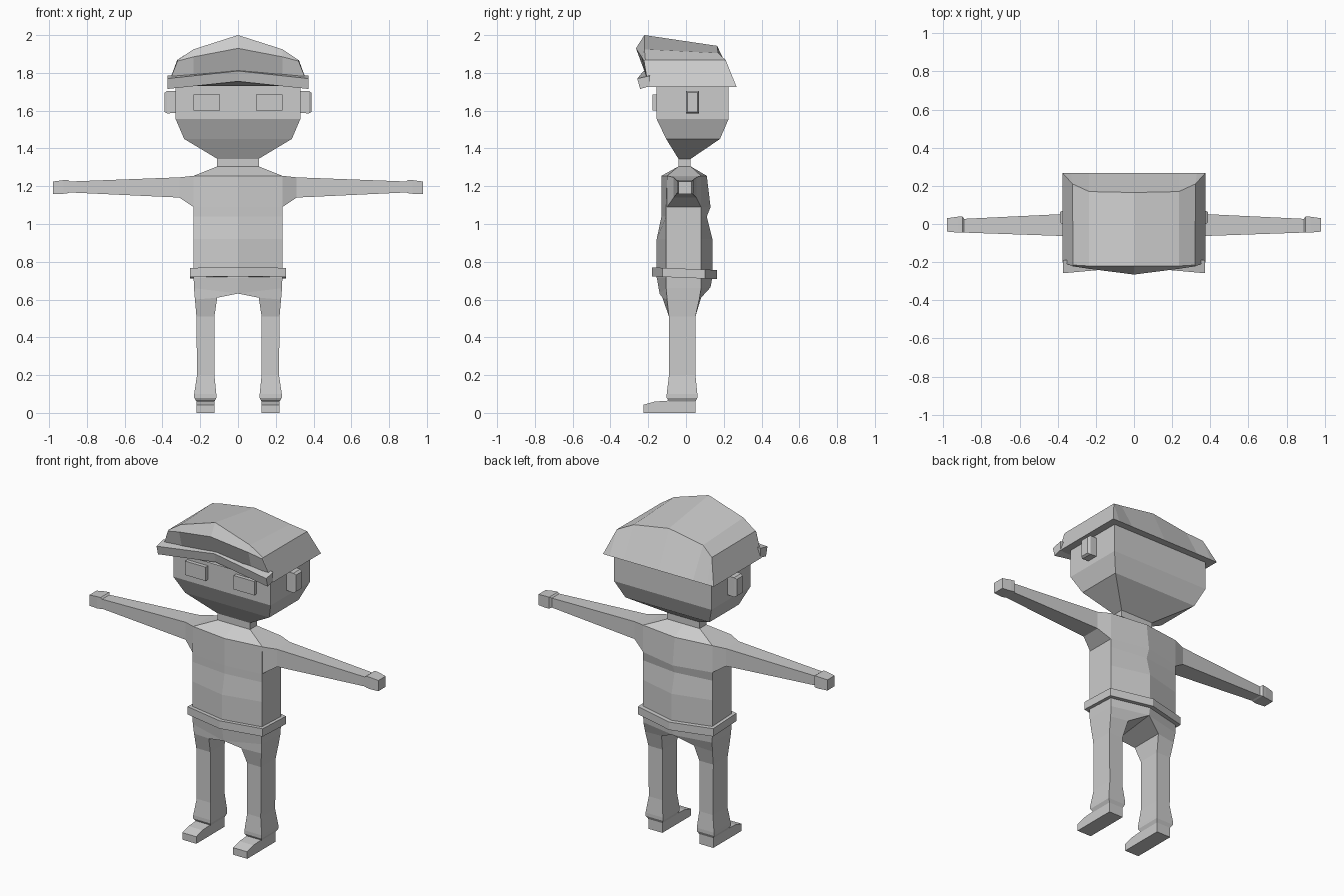
import bpy, bmesh

grey = bpy.data.materials.new("plain_grey")
grey.diffuse_color = (0.6, 0.6, 0.6, 1)


def loft(name, rings, side=1, closed=True, caps=True):
    """Skin a list of equal-length point rings; side=-1 mirrors across x."""
    bm = bmesh.new()
    rows = [[bm.verts.new((side * x, y, z)) for x, y, z in r] for r in rings]
    n = len(rows[0])
    for a, b in zip(rows, rows[1:]):
        for i in range(n if closed else n - 1):
            j = (i + 1) % n
            bm.faces.new((a[i], a[j], b[j], b[i]))
    if caps and closed:
        bm.faces.new(rows[0])
        bm.faces.new(rows[-1])
    elif caps:
        # underside: first row joined to last row
        bm.faces.new(rows[0] + rows[-1][::-1])
        # open side ends
        bm.faces.new([r[0] for r in rows])
        bm.faces.new([r[-1] for r in rows])
    bmesh.ops.remove_doubles(bm, verts=bm.verts, dist=1e-5)
    bmesh.ops.recalc_face_normals(bm, faces=bm.faces)
    me = bpy.data.meshes.new(name)
    bm.to_mesh(me)
    bm.free()
    me.materials.append(grey)
    ob = bpy.data.objects.new(name, me)
    bpy.context.collection.objects.link(ob)
    return ob


def rect_z(x0, x1, y0, y1, z):
    return [(x0, y0, z), (x1, y0, z), (x1, y1, z), (x0, y1, z)]


def rect_x(x, y0, y1, z0, z1):
    return [(x, y0, z0), (x, y1, z0), (x, y1, z1), (x, y0, z1)]


def hexa(w, yf, yb, sf, sb, z, tilt=0.0):
    """Six-sided ring: centre ridge front and back, flat sides."""
    pts = [(0, yf), (w, sf), (w, sb), (0, yb), (-w, sb), (-w, sf)]
    return [(x, y, z - tilt * y) for x, y in pts]


# torso with ridged chest and back
loft("torso", [
    hexa(0.235, -0.155, 0.14, -0.105, 0.08, 0.715),
    hexa(0.235, -0.155, 0.14, -0.105, 0.08, 0.92),
    hexa(0.235, -0.13, 0.11, -0.105, 0.08, 1.04),
    hexa(0.235, -0.13, 0.13, -0.105, 0.08, 1.09),
    hexa(0.235, -0.13, 0.11, -0.10, 0.08, 1.255),
    hexa(0.11, -0.04, 0.025, -0.04, 0.025, 1.305),
])
loft("neck", [rect_z(-0.11, 0.11, -0.04, 0.025, z) for z in (1.30, 1.35)])

# belt
loft("belt", [hexa(0.255, -0.18, 0.165, -0.125, 0.10, z, 0.04)
              for z in (0.715, 0.763)])

# head
loft("head", [
    rect_z(-0.11, 0.11, -0.04, 0.025, 1.345),
    rect_z(-0.285, 0.285, -0.105, 0.18, 1.45),
    rect_z(-0.33, 0.33, -0.155, 0.225, 1.555),
    rect_z(-0.33, 0.33, -0.155, 0.225, 1.725),
    rect_z(-0.25, 0.25, -0.155, 0.19, 1.79),
])


# cap of hair: rows run from the front underside over the top to the back hem
def arch(half):
    """Mirror a right-to-centre row of points into a full arch."""
    return half + [(-x, y, z) for x, y, z in half[-2::-1]]


loft("hair", [
    arch([(0.375, -0.20, 1.725), (0.36, -0.20, 1.73),
          (0.235, -0.20, 1.755), (0, -0.20, 1.80)]),
    arch([(0.375, -0.20, 1.725), (0.32, -0.222, 1.863),
          (0.235, -0.235, 1.885), (0, -0.265, 1.93)]),
    arch([(0.375, -0.20, 1.725), (0.32, -0.215, 1.868),
          (0.235, -0.22, 1.925), (0, -0.22, 2.0)]),
    arch([(0.375, 0.268, 1.725), (0.322, 0.21, 1.868),
          (0.235, 0.17, 1.905), (0, 0.165, 1.943)]),
    arch([(0.375, 0.268, 1.725), (0.33, 0.268, 1.725),
          (0.235, 0.268, 1.725), (0, 0.268, 1.725)]),
], closed=False)

# curved fringe band over the forehead
ends = [(-0.258, 1.77), (-0.19, 1.785), (-0.19, 1.73), (-0.243, 1.715)]
mid = [(-0.225, 1.81), (-0.185, 1.815), (-0.185, 1.765), (-0.215, 1.755)]
loft("fringe", [[(x, y, z) for y, z in sec]
                for x, sec in ((-0.372, ends), (0, mid), (0.372, ends))])

for side, tag in ((1, "left"), (-1, "right")):
    # eyes and ears
    loft(tag + "_eye", [rect_z(0.095, 0.235, -0.178, -0.15, z)
                        for z in (1.60, 1.685)], side)
    loft(tag + "_ear", [
        rect_x(0.32, 0.0, 0.07, 1.59, 1.705),
        rect_x(0.375, 0.0, 0.07, 1.585, 1.705),
        rect_x(0.388, 0.008, 0.062, 1.593, 1.695),
    ], side)
    # arm, wrist and hand
    loft(tag + "_arm", [
        rect_x(0.235, -0.10, 0.08, 1.09, 1.255),
        rect_x(0.31, -0.065, 0.055, 1.14, 1.247),
        rect_x(0.89, -0.045, 0.027, 1.167, 1.225),
        rect_x(0.90, -0.045, 0.04, 1.163, 1.233),
        rect_x(0.925, -0.045, 0.038, 1.16, 1.232),
        rect_x(0.98, -0.04, 0.03, 1.16, 1.225),
    ], side)
    # half of the hips running down into the leg
    loft(tag + "_leg", [
        [(0, -0.155, 0.72), (0.235, -0.105, 0.72),
         (0.235, 0.08, 0.72), (0, 0.14, 0.72)],
        [(0, -0.14, 0.632), (0.233, -0.105, 0.66),
         (0.233, 0.08, 0.66), (0, 0.13, 0.665)],
        [(0.11, -0.125, 0.61), (0.228, -0.10, 0.60),
         (0.228, 0.07, 0.60), (0.11, 0.08, 0.61)],
        rect_z(0.125, 0.22, -0.09, 0.05, 0.51),
        rect_z(0.125, 0.217, -0.09, 0.05, 0.20),
        rect_z(0.115, 0.232, -0.102, 0.06, 0.10),
        rect_z(0.115, 0.232, -0.102, 0.06, 0.08),
        rect_z(0.125, 0.22, -0.09, 0.05, 0.06),
    ], side)
    # foot from a side profile
    profile = [(-0.225, 0), (0.05, 0), (0.05, 0.065),
               (-0.09, 0.065), (-0.165, 0.06), (-0.225, 0.043)]
    loft(tag + "_foot", [[(x, y, z) for y, z in profile]
                         for x in (0.125, 0.22)], side)
